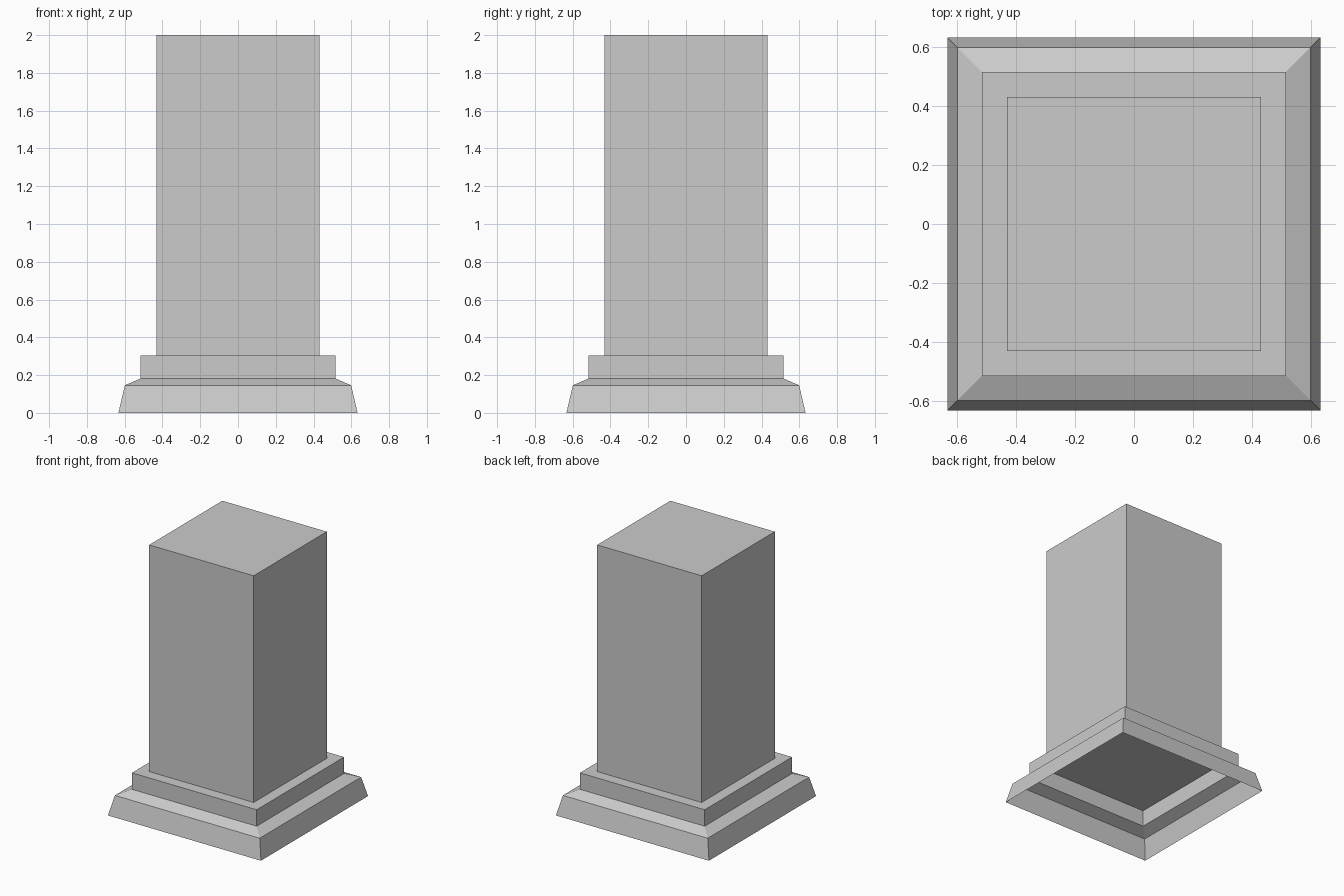
import bpy
import bmesh

default_cube = bpy.data.objects.get("Cube")
if default_cube:
    bpy.data.objects.remove(default_cube, do_unlink=True)

# Single plain grey material
grey = bpy.data.materials.new("stone grey")
grey.use_nodes = True
colour = (0.6, 0.6, 0.6, 1.0)
grey.diffuse_color = colour
grey.node_tree.nodes["Principled BSDF"].inputs["Base Color"].default_value = colour


def square_loft(name, profile):
    """Stack square rings of (half width, height), closed on top, open below."""
    bm = bmesh.new()
    rings = []
    for half, z in profile:
        corners = ((-1, -1), (1, -1), (1, 1), (-1, 1))
        rings.append([bm.verts.new((x * half, y * half, z)) for x, y in corners])
    for low, high in zip(rings, rings[1:]):
        for i in range(4):
            j = (i + 1) % 4
            bm.faces.new((low[i], low[j], high[j], high[i]))
    bm.faces.new(rings[-1])
    mesh = bpy.data.meshes.new(name)
    bm.to_mesh(mesh)
    bm.free()
    mesh.materials.append(grey)
    obj = bpy.data.objects.new(name, mesh)
    bpy.context.collection.objects.link(obj)
    return obj


# Hollow stepped base: flared skirt, sloped shoulder, upright step
square_loft("plinth_base", [(0.633, 0), (0.599, 0.146), (0.516, 0.182), (0.516, 0.305)])

# Square shaft standing on the step
square_loft("pillar_shaft", [(0.432, 0.305), (0.432, 2)])
